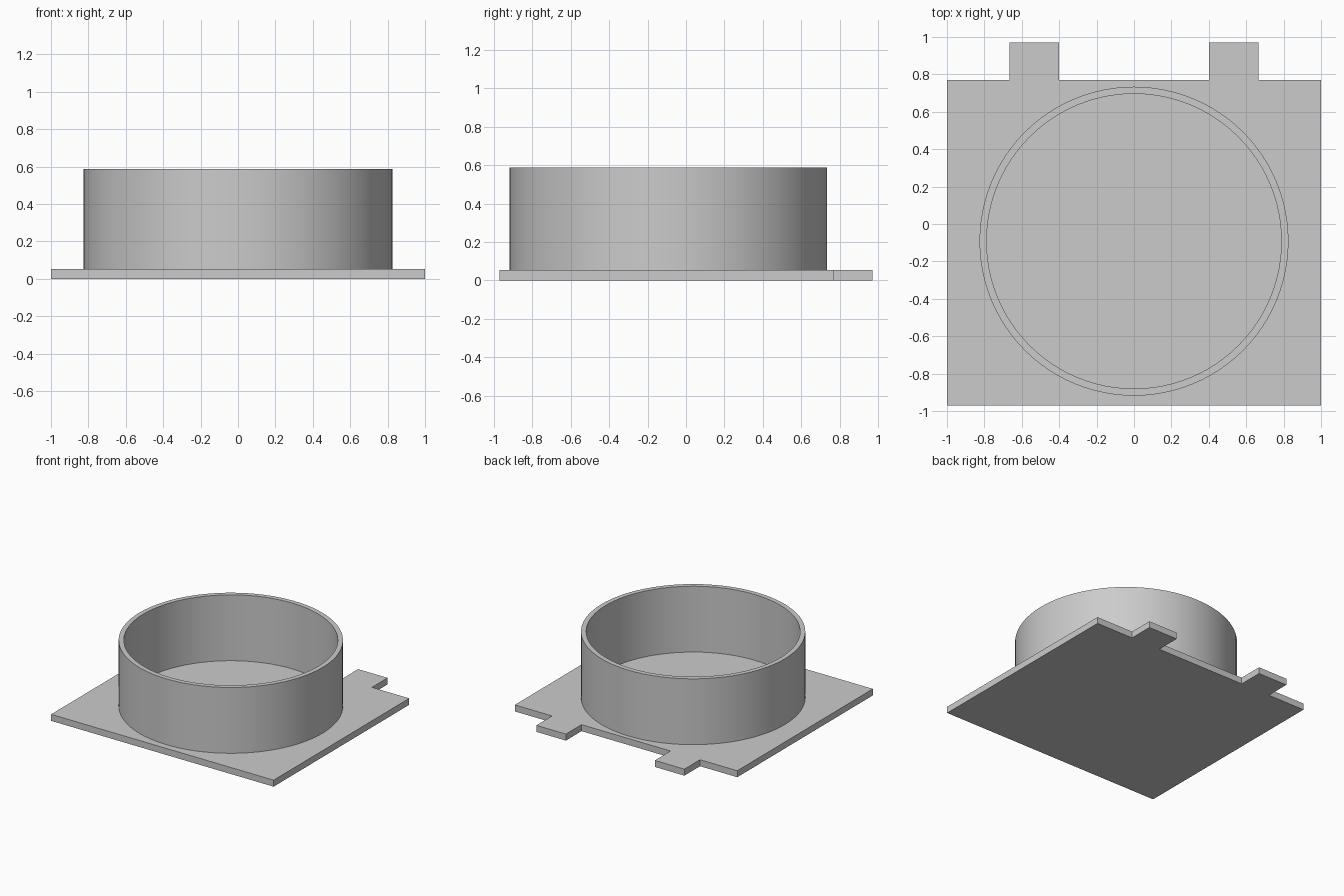
import bpy
import bmesh
import math

cube = bpy.data.objects.get("Cube")
if cube:
    bpy.data.objects.remove(cube, do_unlink=True)

GREY = (0.6, 0.6, 0.6, 1.0)
PLATE_TOP = 0.053
CUP_TOP = 0.588

grey = bpy.data.materials.new("light grey")
grey.use_nodes = True
grey.diffuse_color = GREY
grey.node_tree.nodes["Principled BSDF"].inputs["Base Color"].default_value = GREY


def add_object(name, bm):
    mesh = bpy.data.meshes.new(name)
    bm.to_mesh(mesh)
    bm.free()
    mesh.materials.append(grey)
    obj = bpy.data.objects.new(name, mesh)
    bpy.context.collection.objects.link(obj)
    return obj


# Base plate: mirrored outline with two tabs at the back, extruded upward
half = [(1, -0.971), (1, 0.77), (0.665, 0.77), (0.665, 0.971), (0.4, 0.971), (0.4, 0.77)]
outline = half + [(-x, y) for x, y in reversed(half)]
bm = bmesh.new()
base = bm.faces.new([bm.verts.new((x, y, 0)) for x, y in outline])
top = bmesh.ops.extrude_face_region(bm, geom=[base], use_keep_orig=True)
bmesh.ops.translate(bm, vec=(0, 0, PLATE_TOP),
                    verts=[v for v in top["geom"] if isinstance(v, bmesh.types.BMVert)])
bmesh.ops.recalc_face_normals(bm, faces=bm.faces[:])
add_object("base_plate", bm)

# Round wall standing on the plate, lathed from a profile of (radius, height)
profile = [(0.826, PLATE_TOP), (0.826, CUP_TOP), (0.788, CUP_TOP), (0.788, PLATE_TOP)]
SEGMENTS = 96
bm = bmesh.new()
rings = []
for radius, z in profile:
    ring = []
    for i in range(SEGMENTS):
        a = math.tau * i / SEGMENTS
        ring.append(bm.verts.new((radius * math.cos(a), radius * math.sin(a) - 0.092, z)))
    rings.append(ring)
for lower, upper in zip(rings, rings[1:]):
    for i in range(SEGMENTS):
        j = (i + 1) % SEGMENTS
        bm.faces.new((lower[i], lower[j], upper[j], upper[i]))
wall = add_object("round_wall", bm)

# Smooth walls with sharp rims
bpy.ops.object.select_all(action="DESELECT")
wall.select_set(True)
bpy.context.view_layer.objects.active = wall
bpy.ops.object.shade_smooth_by_angle(angle=math.radians(30))
